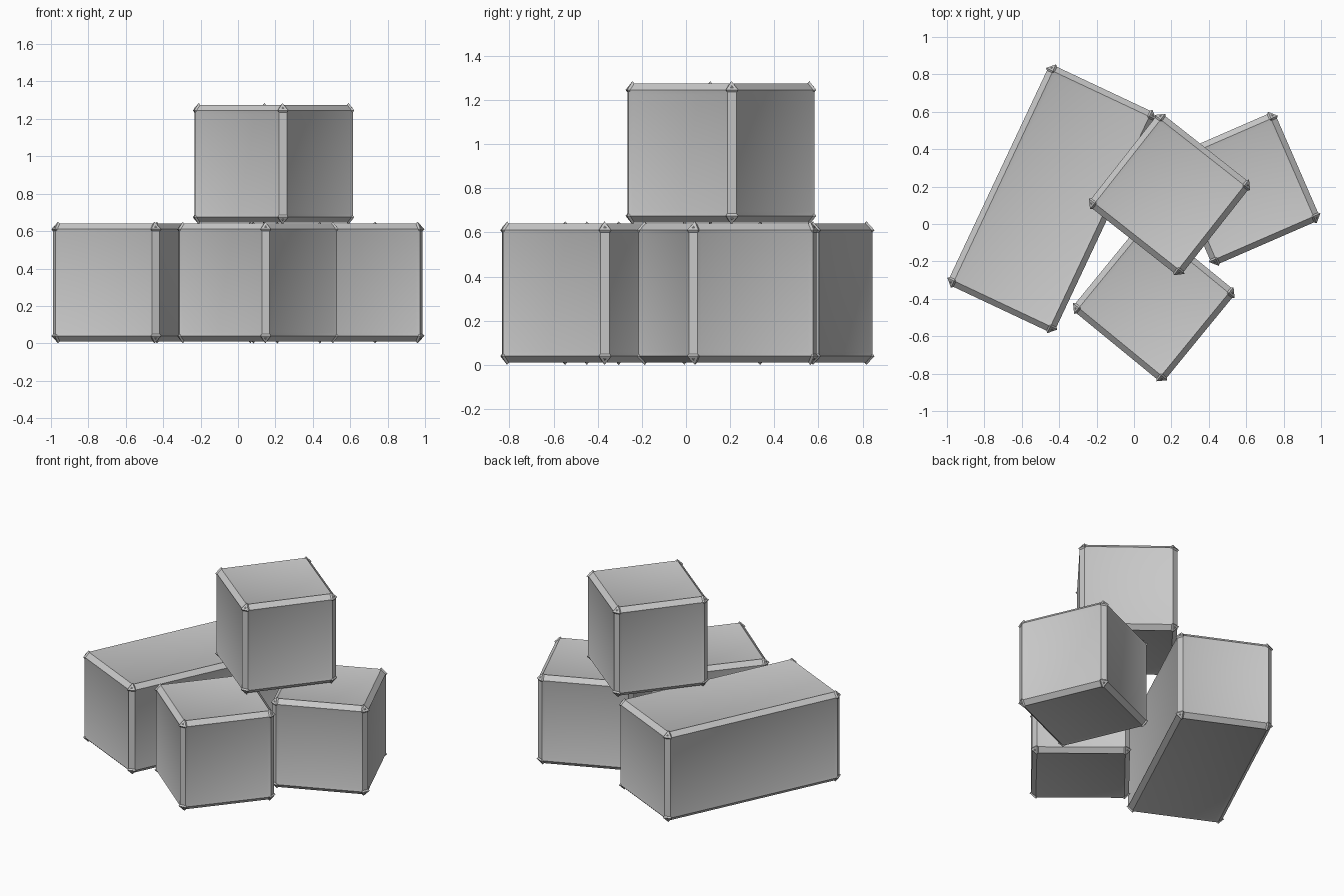
import bpy, bmesh
from math import radians
from itertools import product
from mathutils import Matrix, Vector

cube = bpy.data.objects.get("Cube")
if cube:
    bpy.data.objects.remove(cube, do_unlink=True)

grey = bpy.data.materials.new("plain_grey")
grey.use_nodes = True
colour = (0.58, 0.58, 0.58, 1)
grey.diffuse_color = colour
grey.node_tree.nodes["Principled BSDF"].inputs["Base Color"].default_value = colour

CHAMFER = 0.03
SIDE = 0.63


def crate(name, length, centre, turn):
    half = Vector((SIDE, length, SIDE)) / 2
    bm = bmesh.new()
    corners = [Vector(s) for s in product((-1, 1), repeat=3)]

    # Chamfered box whose edge strips meet in a point at each corner
    for s in corners:
        bm.verts.new([s[i] * (half[i] - CHAMFER / 2) for i in range(3)])
        for axis in range(3):
            bm.verts.new([s[i] * (half[i] - (0 if i == axis else CHAMFER))
                          for i in range(3)])
    bmesh.ops.convex_hull(bm, input=bm.verts[:])
    bmesh.ops.dissolve_limit(bm, angle_limit=0.02, verts=bm.verts[:], edges=bm.edges[:])
    bm.normal_update()

    # Shallow sunken panel on every side
    panels = [f for f in bm.faces if max(abs(c) for c in f.normal) > 0.99]
    bmesh.ops.inset_individual(bm, faces=panels, thickness=0.03, depth=-0.008)

    # Small pointed corner knobs
    for s in corners:
        place = Vector([s[i] * (half[i] - CHAMFER) for i in range(3)])
        bmesh.ops.create_uvsphere(bm, u_segments=4, v_segments=2, radius=0.04,
                                  matrix=Matrix.Translation(place))

    mesh = bpy.data.meshes.new(name)
    bm.to_mesh(mesh)
    bm.free()
    mesh.materials.append(grey)
    obj = bpy.data.objects.new(name, mesh)
    obj.location = centre
    obj.rotation_euler.z = radians(turn)
    bpy.context.collection.objects.link(obj)

    bpy.ops.object.select_all(action="DESELECT")
    obj.select_set(True)
    bpy.context.view_layer.objects.active = obj
    bpy.ops.object.shade_smooth_by_angle(angle=radians(30))


# Three crates on the ground and one stacked across them
crate("long_crate", 1.30, (-0.44, 0.135, 0.325), -25.2)
crate("side_crate", SIDE, (0.585, 0.188, 0.325), 23.5)
crate("front_crate", SIDE, (0.106, -0.409, 0.325), -39.3)
crate("top_crate", SIDE, (0.19, 0.158, 0.96), -38.2)
